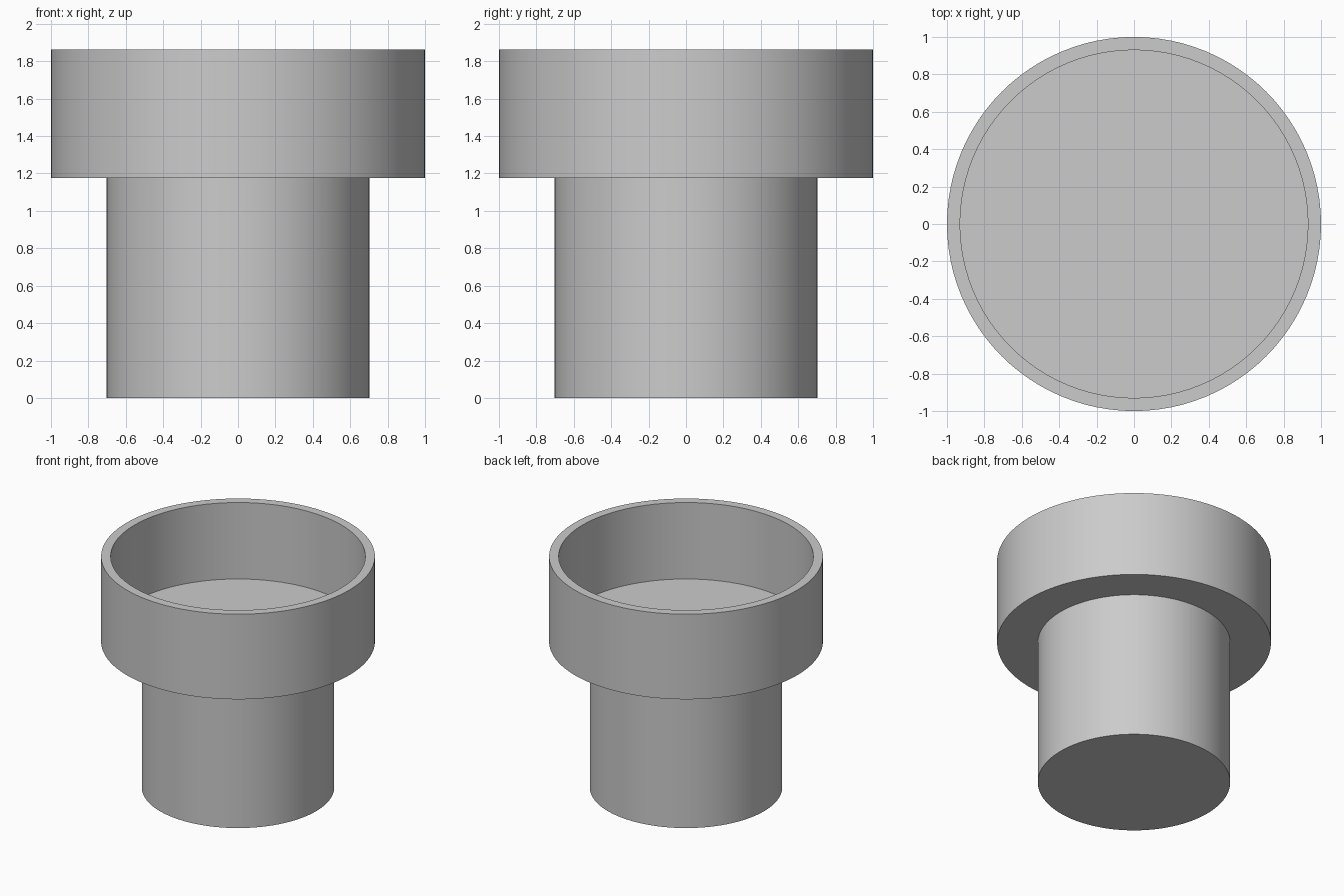
import bpy
import bmesh
import math

cube = bpy.data.objects.get("Cube")
if cube:
    bpy.data.objects.remove(cube, do_unlink=True)

SEGMENTS = 96

# Plain grey material
grey = bpy.data.materials.new("plain_grey")
grey.use_nodes = True
colour = (0.6, 0.6, 0.6, 1.0)
grey.diffuse_color = colour
grey.node_tree.nodes["Principled BSDF"].inputs["Base Color"].default_value = colour


def lathe(name, profile):
    """Turn a (radius, height) profile around z; close both ends with flat discs."""
    bm = bmesh.new()
    rings = []
    for radius, z in profile:
        angles = [math.tau * i / SEGMENTS for i in range(SEGMENTS)]
        rings.append([bm.verts.new((radius * math.cos(a), radius * math.sin(a), z))
                      for a in angles])
    for low, high in zip(rings, rings[1:]):
        for i in range(SEGMENTS):
            j = (i + 1) % SEGMENTS
            bm.faces.new((low[i], low[j], high[j], high[i]))
    bm.faces.new(rings[0][::-1])
    bm.faces.new(rings[-1])
    mesh = bpy.data.meshes.new(name)
    bm.to_mesh(mesh)
    bm.free()
    mesh.materials.append(grey)
    obj = bpy.data.objects.new(name, mesh)
    bpy.context.collection.objects.link(obj)
    bpy.ops.object.select_all(action="DESELECT")
    obj.select_set(True)
    bpy.context.view_layer.objects.active = obj
    bpy.ops.object.shade_smooth_by_angle(angle=math.radians(30))
    return obj


# One turned body: stem, wide cup, rim and recessed floor
STEM_RADIUS, CUP_RADIUS, WALL = 0.703, 1.0, 0.07
STEM_TOP, RIM_TOP = 1.176, 1.862
lathe("stemmed_cup", [
    (STEM_RADIUS, 0),
    (STEM_RADIUS, STEM_TOP),
    (CUP_RADIUS, STEM_TOP),
    (CUP_RADIUS, RIM_TOP),
    (CUP_RADIUS - WALL, RIM_TOP),
    (CUP_RADIUS - WALL, STEM_TOP + WALL),
])
